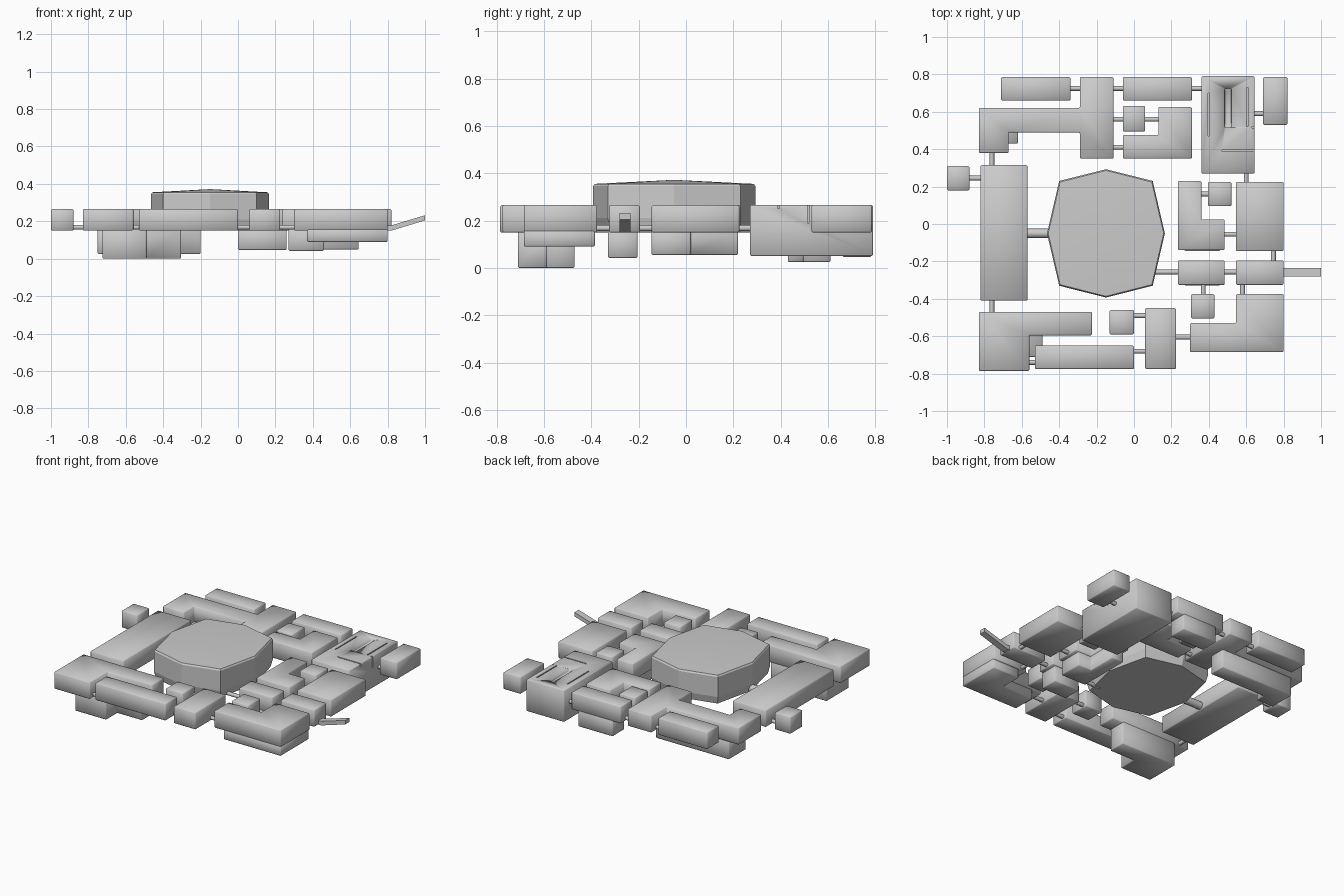
import bpy, bmesh, math
from mathutils import Vector

LOW, TOP, PIPE_Z = 0.15, 0.265, 0.168


def prism(name, outline, z0=LOW, z1=TOP, bevel=0.005):
    """Extrude a flat outline between two heights."""
    bm = bmesh.new()
    face = bm.faces.new([bm.verts.new((x, y, z0)) for x, y in outline])
    ext = bmesh.ops.extrude_face_region(bm, geom=[face])
    for v in ext["geom"]:
        if isinstance(v, bmesh.types.BMVert):
            v.co.z = z1
    bmesh.ops.recalc_face_normals(bm, faces=bm.faces)
    if bevel:
        bmesh.ops.bevel(bm, geom=bm.edges[:], offset=bevel, segments=1,
                        affect='EDGES', profile=0.5)
    for f in bm.faces:
        f.smooth = bevel > 0
    return finish(name, bm)


def finish(name, bm):
    me = bpy.data.meshes.new(name)
    bm.to_mesh(me)
    bm.free()
    ob = bpy.data.objects.new(name, me)
    bpy.context.collection.objects.link(ob)
    return ob


def block(name, x0, x1, y0, y1, z0=LOW, z1=TOP, bevel=0.005):
    return prism(name, [(x0, y0), (x1, y0), (x1, y1), (x0, y1)], z0, z1, bevel)


def tube(name, a, b, r, sides=8):
    """Cylinder between two points."""
    a, b = Vector(a), Vector(b)
    d = b - a
    bm = bmesh.new()
    bmesh.ops.create_cone(bm, cap_ends=True, segments=sides, radius1=r, radius2=r, depth=d.length)
    bm.transform(d.to_track_quat('Z', 'Y').to_matrix().to_4x4())
    bmesh.ops.translate(bm, verts=bm.verts, vec=(a + b) / 2)
    for f in bm.faces:
        f.smooth = len(f.verts) == 4
    return finish(name, bm)


# Plain rooms
rooms = [
    (-0.71, -0.34, 0.66, 0.785), (-0.06, 0.31, 0.66, 0.785),
    (-0.06, 0.06, 0.495, 0.63), (0.69, 0.82, 0.53, 0.785),
    (-1.0, -0.88, 0.18, 0.31), (-0.82, -0.57, -0.41, 0.315),
    (-0.53, 0.0, -0.775, -0.65), (-0.13, 0.0, -0.59, -0.46),
    (0.06, 0.225, -0.775, -0.45), (0.305, 0.43, -0.505, -0.375),
    (0.235, 0.485, -0.325, -0.195), (0.545, 0.80, -0.325, -0.195),
    (0.545, 0.80, -0.145, 0.225), (0.395, 0.52, 0.095, 0.225),
]
for i, r in enumerate(rooms):
    block(f"room_{i + 1}", *r)

# Branching rooms
prism("north_west_wing", [(-0.83, 0.38), (-0.67, 0.38), (-0.67, 0.49), (-0.29, 0.49),
                          (-0.29, 0.35), (-0.11, 0.35), (-0.11, 0.785), (-0.29, 0.785),
                          (-0.29, 0.62), (-0.83, 0.62)])
prism("north_corner_room", [(-0.06, 0.35), (0.31, 0.35), (0.31, 0.625), (0.13, 0.625),
                            (0.13, 0.475), (-0.06, 0.475)])
prism("south_west_wing", [(-0.83, -0.785), (-0.56, -0.785), (-0.56, -0.595),
                          (-0.225, -0.595), (-0.225, -0.47), (-0.83, -0.47)])
prism("south_east_wing", [(0.30, -0.685), (0.80, -0.685), (0.80, -0.375), (0.545, -0.375),
                          (0.545, -0.53), (0.30, -0.53)])
prism("east_corner_room", [(0.235, -0.14), (0.485, -0.14), (0.485, 0.025), (0.36, 0.025),
                           (0.36, 0.23), (0.235, 0.23)])

# Lower storeys under some rooms
prism("south_west_basement", [(-0.725, -0.71), (-0.49, -0.71), (-0.49, -0.59),
                              (-0.305, -0.59), (-0.305, -0.47), (-0.725, -0.47)], 0.0, 0.16)
prism("north_west_basement", [(-0.75, 0.43), (-0.62, 0.43), (-0.62, 0.495), (-0.20, 0.495),
                              (-0.20, 0.61), (-0.75, 0.61)], 0.025, 0.16)
prism("south_east_basement", [(0.37, -0.685), (0.80, -0.685), (0.80, -0.385), (0.60, -0.385),
                              (0.60, -0.53), (0.37, -0.53)], 0.09, 0.16)
prism("east_basement", [(0.27, -0.145), (0.46, -0.145), (0.46, 0.02), (0.36, 0.02),
                        (0.36, 0.22), (0.27, 0.22)], 0.055, 0.16)
block("middle_basement", 0.27, 0.46, -0.33, -0.205, 0.042, 0.16)
block("north_basement", 0.0, 0.26, 0.66, 0.785, 0.047, 0.16)

# Grooved machine hall
hall = block("machine_hall", 0.36, 0.645, 0.27, 0.79, 0.05, TOP)
cuts = [block("slot_cutter", 0.485, 0.52, 0.515, 0.725, 0.245, 0.3, 0.003),
        block("cross_groove_cutter", 0.47, 0.70, 0.387, 0.395, 0.25, 0.3, 0),
        block("left_groove_cutter", 0.395, 0.402, 0.47, 0.70, 0.25, 0.3, 0),
        block("right_groove_cutter", 0.602, 0.61, 0.52, 0.73, 0.25, 0.3, 0),
        block("side_groove_cutter", 0.63, 0.70, 0.514, 0.522, 0.19, 0.3, 0)]
for c in cuts:
    c.hide_render = True
    c.hide_viewport = True
    m = hall.modifiers.new(c.name, 'BOOLEAN')
    m.operation = 'DIFFERENCE'
    m.solver = 'EXACT'
    m.object = c

# Eight-sided great hall with a shallow crowned roof
bm = bmesh.new()
ring_pts = [(0, 0.343), (0.25, 0.28), (0.315, 0), (0.25, -0.28),
            (0, -0.343), (-0.25, -0.28), (-0.315, 0), (-0.25, 0.28)]
levels = [(0.96, 0.16), (1.0, 0.21), (1.0, 0.345), (0.98, 0.355)]
rings = [[bm.verts.new((-0.15 + x * s, -0.05 + y * s, z)) for x, y in ring_pts]
         for s, z in levels]
for lo, hi in zip(rings, rings[1:]):
    for i in range(8):
        j = (i + 1) % 8
        bm.faces.new((lo[i], lo[j], hi[j], hi[i]))
bm.faces.new(rings[0])
peak = bm.verts.new((-0.15, -0.05, 0.372))
for i in range(8):
    bm.faces.new((rings[-1][i], rings[-1][(i + 1) % 8], peak)).smooth = True
bmesh.ops.recalc_face_normals(bm, faces=bm.faces)
finish("great_hall", bm)

# Connecting passages: (fixed coordinate, start, end)
along_x = [(0.725, -0.35, -0.28), (0.725, -0.12, -0.05), (0.725, 0.30, 0.37),
           (0.56, -0.12, -0.05), (0.41, -0.12, -0.05), (0.56, 0.05, 0.14),
           (0.59, 0.63, 0.70), (0.245, -0.89, -0.81), (-0.257, 0.06, 0.245),
           (-0.74, -0.57, -0.52), (-0.49, -0.01, 0.07), (-0.68, -0.01, 0.07),
           (-0.605, 0.215, 0.31), (-0.257, 0.475, 0.555), (0.16, 0.35, 0.405),
           (-0.055, 0.475, 0.555)]
along_y = [(-0.76, 0.305, 0.39), (-0.76, -0.48, -0.40), (0.37, -0.385, -0.315),
           (0.58, -0.385, -0.315), (0.745, -0.205, -0.135), (0.60, 0.215, 0.28)]
for i, (y, a, b) in enumerate(along_x):
    tube(f"passage_x_{i + 1}", (a, y, PIPE_Z), (b, y, PIPE_Z), 0.013)
for i, (x, a, b) in enumerate(along_y):
    tube(f"passage_y_{i + 1}", (x, a, PIPE_Z), (x, b, PIPE_Z), 0.013)
tube("great_hall_passage", (-0.58, -0.05, 0.18), (-0.44, -0.05, 0.18), 0.026)

# Sloping entrance tunnel
prof = [(0.79, 0.15), (0.82, 0.15), (1.0, 0.205), (1.0, 0.232), (0.82, 0.178), (0.79, 0.178)]
bm = bmesh.new()
sides = [[bm.verts.new((x, y, z)) for x, z in prof] for y in (-0.28, -0.235)]
for s in sides:
    bm.faces.new(s)
for i in range(6):
    j = (i + 1) % 6
    bm.faces.new((sides[0][i], sides[0][j], sides[1][j], sides[1][i]))
bmesh.ops.recalc_face_normals(bm, faces=bm.faces)
finish("entrance_tunnel", bm)
